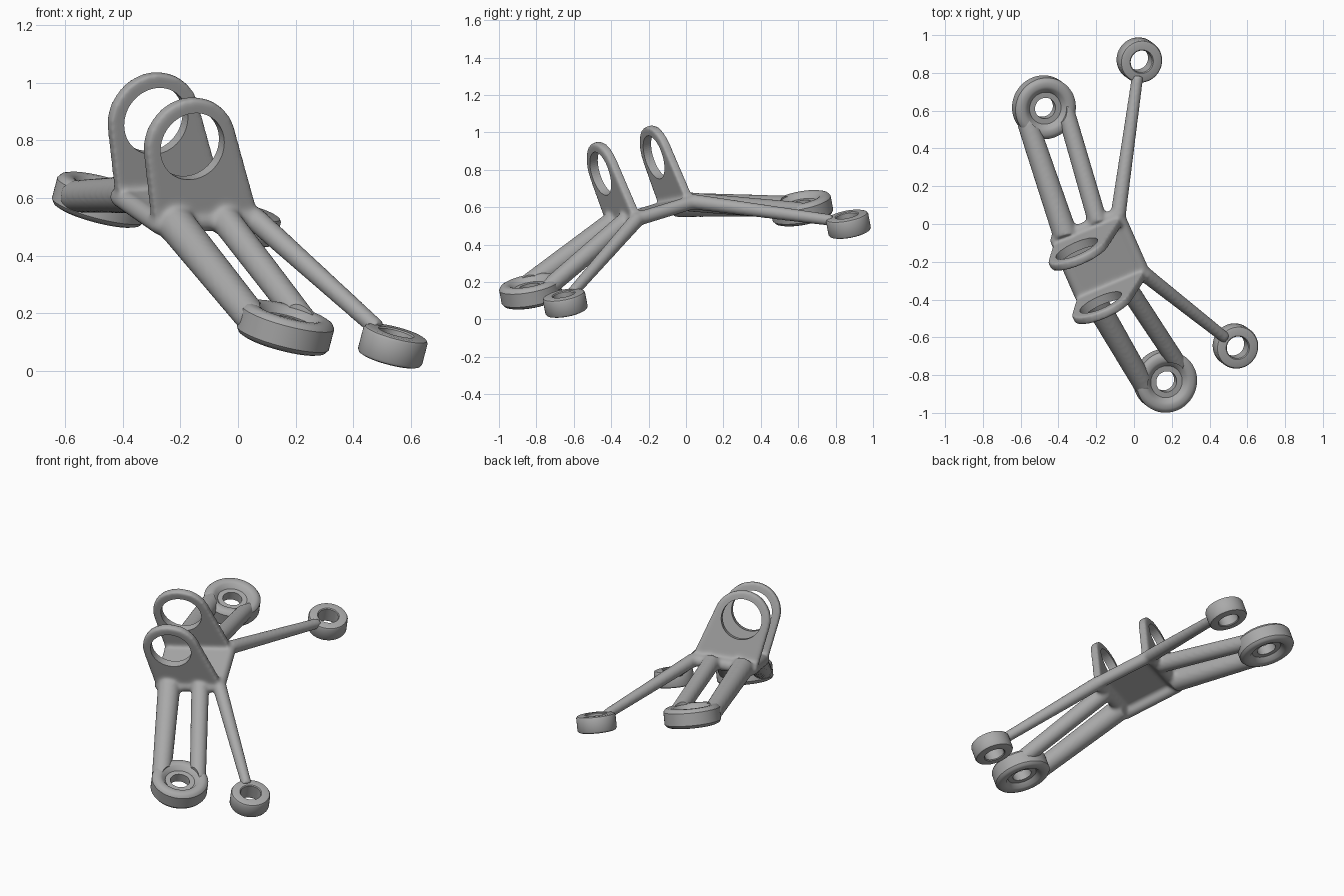
import bpy, bmesh, math
from mathutils import Vector, Matrix

if "Cube" in bpy.data.objects:
    bpy.data.objects.remove(bpy.data.objects["Cube"])

# One plain metal colour
metal = bpy.data.materials.new("grey_metal")
metal.use_nodes = True
metal.diffuse_color = (0.4, 0.4, 0.4, 1)
metal.node_tree.nodes["Principled BSDF"].inputs["Base Color"].default_value = (0.4, 0.4, 0.4, 1)

# Tilted bracket frame: across (u), along (v), bolt axis (n)
v = Vector((-0.39, 0.88, 0.27)).normalized()
u = v.cross(Vector((0.25, -0.18, 0.95))).normalized()
n = u.cross(v)
TILT = Matrix.Translation((0.165, -0.83, 0.15)) @ Matrix((u, v, n)).transposed().to_4x4()
LENGTH = 1.645
MID = LENGTH / 2


def add_object(name, bm):
    bmesh.ops.recalc_face_normals(bm, faces=bm.faces)
    mesh = bpy.data.meshes.new(name)
    bm.to_mesh(mesh)
    bm.free()
    mesh.materials.append(metal)
    obj = bpy.data.objects.new(name, mesh)
    bpy.context.collection.objects.link(obj)
    obj.matrix_world = TILT
    return obj


def rod(bm, a, b, r1, r2, sides=32):
    a, b = Vector(a), Vector(b)
    d = b - a
    place = Matrix.Translation((a + b) / 2) @ d.to_track_quat('Z', 'Y').to_matrix().to_4x4()
    bmesh.ops.create_cone(bm, cap_ends=True, segments=sides, radius1=r1, radius2=r2,
                          depth=d.length, matrix=place)


def ball(bm, p, r):
    bmesh.ops.create_uvsphere(bm, u_segments=24, v_segments=12, radius=r,
                              matrix=Matrix.Translation(p))


def hull(bm, points):
    verts = [bm.verts.new(p) for p in points]
    res = bmesh.ops.convex_hull(bm, input=verts)
    loose = {g for g in res["geom_interior"] if isinstance(g, bmesh.types.BMVert)}
    bmesh.ops.delete(bm, geom=list(loose), context='VERTS')


def mirrored(p, flip):
    return (p[0], LENGTH - p[1], p[2]) if flip else p


# Frame: floor, rim, lugs, legs and arms, fused with soft fillets
RING_U, RING_N, RING_R, BORE_R = -0.217, 0.45, 0.168, 0.12
bm = bmesh.new()
corners = [(-0.25, 0.645, 0.155), (0.09, 0.645, 0.235),
           (0.09, 1.0, 0.235), (-0.25, 1.0, 0.155)]
hull(bm, [(x, y, z + dz) for x, y, z in corners for dz in (0, 0.035)])
for i, c in enumerate(corners):
    rod(bm, c, corners[(i + 1) % 4], 0.037, 0.037)
    ball(bm, c, 0.037)

for y in (0.648, 0.972):
    outline = [(RING_U + RING_R * math.cos(math.tau * i / 64),
                RING_N + RING_R * math.sin(math.tau * i / 64)) for i in range(64)]
    outline += [(-0.275, 0.15), (0.11, 0.235)]
    hull(bm, [(x, y + s, z) for x, z in outline for s in (-0.024, 0.024)])

for flip, arm_foot in ((False, 0.42), (True, 0.57)):
    def m(p):
        return mirrored(p, flip)
    rod(bm, m((-0.2, 0.64, 0.17)), m((-0.112, 0.02, 0.0)), 0.066, 0.056)
    rod(bm, m((-0.02, 0.64, 0.215)), m((0.1, 0.04, 0.01)), 0.052, 0.048)
    start, end = Vector(m((0.09, 0.65, 0.235))), Vector(m((arm_foot, 0, 0.01)))
    rod(bm, start, end + (start - end).normalized() * 0.085, 0.041, 0.031)

frame = add_object("bracket_frame", bm)
remesh = frame.modifiers.new("fuse", 'REMESH')
remesh.mode = 'VOXEL'
remesh.voxel_size = 0.01
remesh.use_smooth_shade = True
soften = frame.modifiers.new("fillets", 'SMOOTH')
soften.factor = 0.5
soften.iterations = 8

# Hidden cutter: bore through both lugs and clearance inside the large feet
bm = bmesh.new()
rod(bm, (RING_U, 0.4, RING_N), (RING_U, 1.2, RING_N), BORE_R, BORE_R, 64)
for y in (0, LENGTH):
    rod(bm, (0, y, -0.15), (0, y, 0.15), 0.11, 0.11, 48)
cutter = add_object("bore_cutter", bm)
cutter.hide_render = True
cutter.hide_viewport = True
cutter.display_type = 'WIRE'
bore = frame.modifiers.new("bores", 'BOOLEAN')
bore.object = cutter
bore.operation = 'DIFFERENCE'
bore.solver = 'EXACT'


# Feet: turned rings with bolt holes
def foot(name, x, y, half_profile):
    profile = half_profile + [(r, -z) for r, z in reversed(half_profile)]
    bm = bmesh.new()
    loop = [bm.verts.new((r, 0, z)) for r, z in profile]
    edges = [bm.edges.new((loop[i - 1], loop[i])) for i in range(len(loop))]
    bmesh.ops.spin(bm, geom=loop + edges, cent=(0, 0, 0), axis=(0, 0, 1),
                   angle=math.tau, steps=64, use_merge=True)
    bmesh.ops.remove_doubles(bm, verts=bm.verts, dist=1e-5)
    bmesh.ops.translate(bm, verts=bm.verts, vec=(x, y, 0))
    obj = add_object(name, bm)
    bpy.ops.object.select_all(action='DESELECT')
    obj.select_set(True)
    bpy.context.view_layer.objects.active = obj
    bpy.ops.object.shade_smooth_by_angle(angle=math.radians(35))


large = [(0.056, 0.028), (0.086, 0.028), (0.106, 0.052), (0.12, 0.057),
         (0.14, 0.057), (0.155, 0.051), (0.165, 0.037)]
small = [(0.059, 0.045), (0.064, 0.05), (0.1, 0.05), (0.11, 0.046), (0.115, 0.037)]
foot("large_front_foot", 0, 0, large)
foot("large_back_foot", 0, LENGTH, large)
foot("small_front_foot", 0.42, 0, small)
foot("small_back_foot", 0.57, LENGTH, small)
